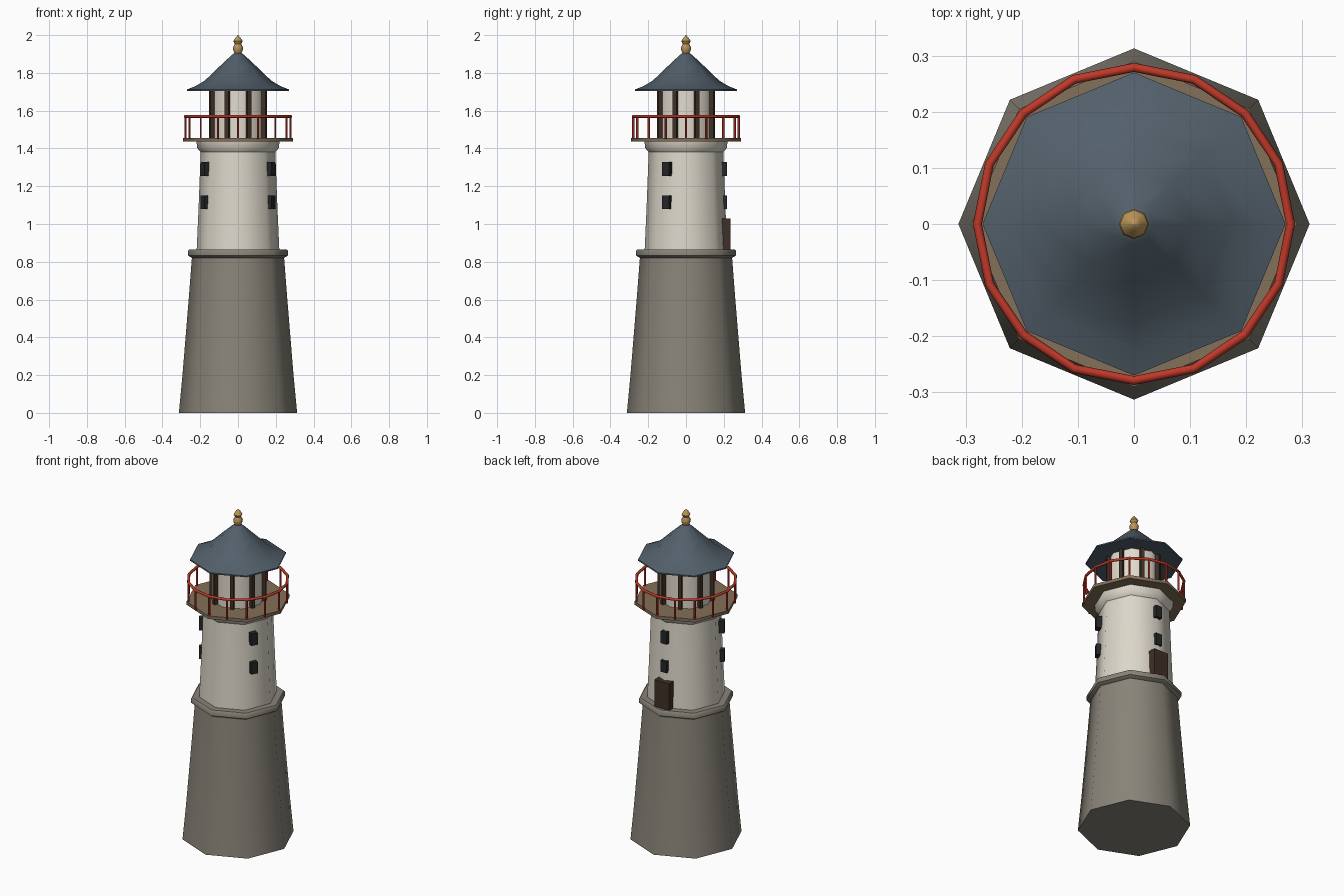
import bpy, bmesh, math
from mathutils import Matrix, Vector

if "Cube" in bpy.data.objects:
    bpy.data.objects.remove(bpy.data.objects["Cube"])


def material(name, rgb):
    m = bpy.data.materials.new(name)
    m.diffuse_color = (*rgb, 1)
    m.use_nodes = True
    m.node_tree.nodes["Principled BSDF"].inputs["Base Color"].default_value = m.diffuse_color
    return m


STONE = material("grey stone", (0.25, 0.23, 0.19))
WHITE = material("white plaster", (0.72, 0.68, 0.59))
ROOF = material("slate blue", (0.085, 0.115, 0.145))
DECK = material("brown deck", (0.23, 0.16, 0.10))
RED = material("red paint", (0.52, 0.04, 0.022))
GOLD = material("gold", (0.50, 0.31, 0.10))
DARK = material("dark window", (0.018, 0.019, 0.02))
WOOD = material("dark wood", (0.05, 0.03, 0.02))
GLASS = material("cream glass", (0.76, 0.71, 0.61))


def finish(bm, name, mat, smooth=True):
    bmesh.ops.recalc_face_normals(bm, faces=bm.faces)
    me = bpy.data.meshes.new(name)
    bm.to_mesh(me)
    bm.free()
    ob = bpy.data.objects.new(name, me)
    bpy.context.collection.objects.link(ob)
    me.materials.append(mat)
    if smooth:
        bpy.ops.object.select_all(action='DESELECT')
        ob.select_set(True)
        bpy.context.view_layer.objects.active = ob
        bpy.ops.object.shade_smooth_by_angle(angle=math.radians(50))
    return ob


def lathe(name, profile, mat, sides=8, loop=False):
    """Turn (radius, z) points around z, with a corner on the +x axis."""
    bm = bmesh.new()
    rings = [[bm.verts.new((r * math.cos(math.tau * i / sides),
                            r * math.sin(math.tau * i / sides), z))
              for i in range(sides)] for r, z in profile]
    pairs = list(zip(rings, rings[1:]))
    if loop:
        pairs.append((rings[-1], rings[0]))
    else:
        bm.faces.new(rings[0])
        bm.faces.new(rings[-1])
    for a, b in pairs:
        for i in range(sides):
            j = (i + 1) % sides
            bm.faces.new((a[i], a[j], b[j], b[i]))
    return finish(bm, name, mat)


def box(name, angle, r_in, r_out, width, z0, z1, mat):
    """Box facing outward at an angle in degrees."""
    bm = bmesh.new()
    m = (Matrix.Rotation(math.radians(angle), 4, 'Z')
         @ Matrix.Translation(((r_in + r_out) / 2, 0, (z0 + z1) / 2))
         @ Matrix.Diagonal((r_out - r_in, width, z1 - z0, 1)))
    bmesh.ops.create_cube(bm, size=1, matrix=m)
    return finish(bm, name, mat, False)


# Stone base and its collar
lathe("stone_base", [(0.313, 0), (0.294, 0.2), (0.276, 0.42), (0.258, 0.64),
                     (0.243, 0.835)], STONE)
lathe("stone_collar", [(0.243, 0.82), (0.265, 0.833), (0.265, 0.858),
                       (0.258, 0.866)], STONE)

# White tower with flared cap
lathe("white_tower", [(0.219, 0.86), (0.209, 1.08), (0.197, 1.395)], WHITE)
lathe("tower_cap", [(0.197, 1.38), (0.216, 1.402), (0.22, 1.44)], WHITE)

# Gallery deck, rail and posts
lathe("gallery_deck", [(0.29, 1.436), (0.29, 1.455)], DECK)
lathe("gallery_rail", [(0.279 + 0.008 * math.cos(math.tau * k / 8),
                        1.57 + 0.008 * math.sin(math.tau * k / 8))
                       for k in range(8)], RED, 16, True)
for i in range(16):
    a = math.tau * i / 16
    bm = bmesh.new()
    bmesh.ops.create_cone(bm, cap_ends=True, segments=6, radius1=0.006,
                          radius2=0.006, depth=0.12,
                          matrix=Matrix.Translation((0.279 * math.cos(a), 0.279 * math.sin(a), 1.51)))
    finish(bm, f"rail_post_{i + 1}", RED, False)

# Lantern room with mullions
lathe("lantern_glass", [(0.15, 1.45), (0.15, 1.715)], GLASS)
for i in range(8):
    box(f"lantern_mullion_{i + 1}", 22.5 + 45 * i, 0.132, 0.161, 0.022, 1.45, 1.712, WOOD)

# Bell-shaped roof and finial
lathe("roof", [(0.15, 1.708), (0.27, 1.704), (0.27, 1.712), (0.225, 1.73),
               (0.175, 1.76), (0.10, 1.832), (0.035, 1.893), (0.016, 1.907)], ROOF)
lathe("finial", [(0.014, 1.895), (0.025, 1.92), (0.027, 1.935), (0.017, 1.953),
                 (0.025, 1.968), (0.013, 1.987), (0.001, 2.0)], GOLD)

# Three columns of windows and the door at the back
for angle, side in ((90, "back"), (210, "left"), (330, "right")):
    box(f"lower_window_{side}", angle, 0.17, 0.217, 0.04, 1.08, 1.15, DARK)
    box(f"upper_window_{side}", angle, 0.17, 0.217, 0.04, 1.255, 1.328, DARK)
box("door", 90, 0.18, 0.236, 0.1, 0.864, 1.03, WOOD)
